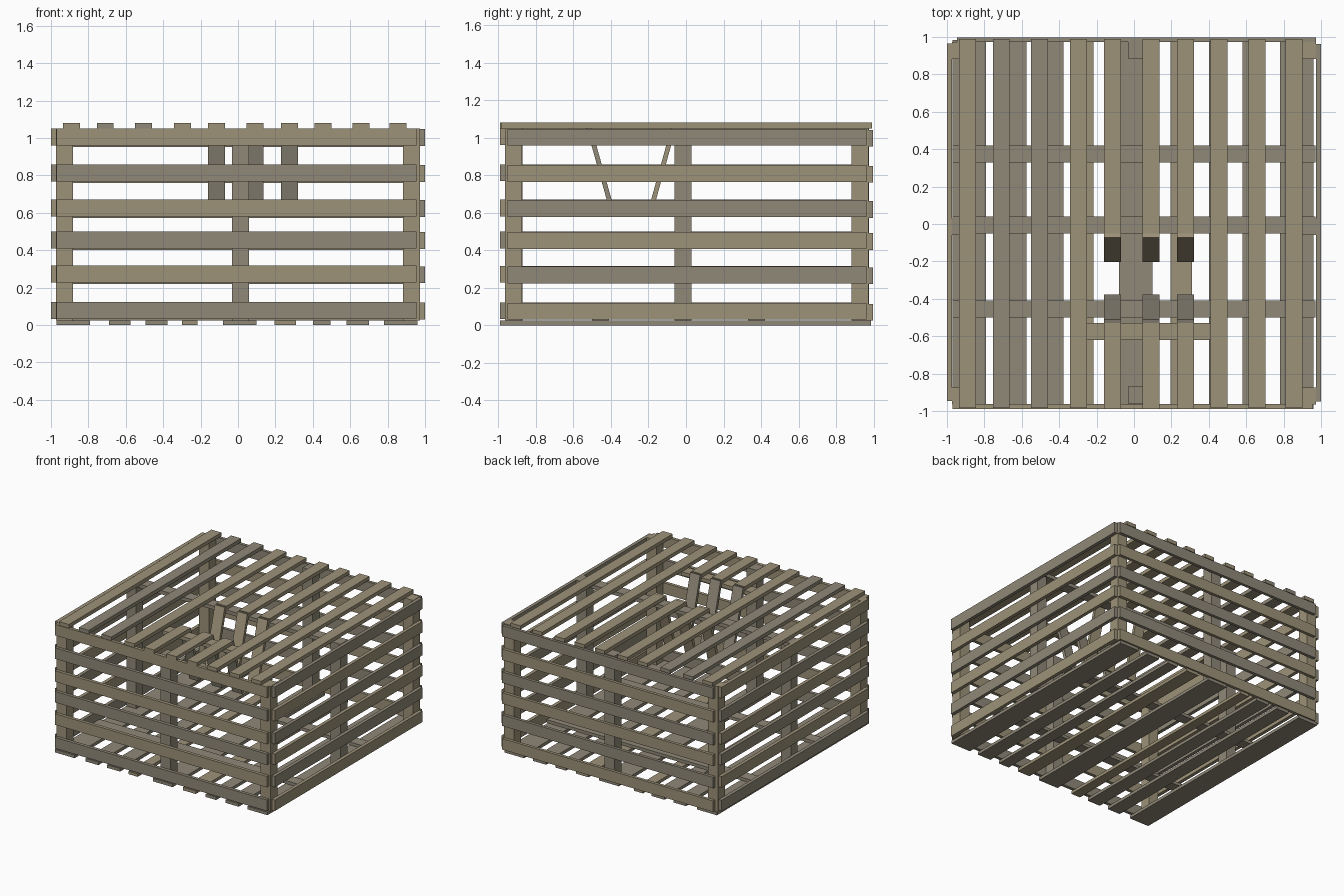
import bpy, math
from mathutils import Vector

if "Cube" in bpy.data.objects:
    bpy.data.objects.remove(bpy.data.objects["Cube"])

def material(name, rgb):
    m = bpy.data.materials.new(name)
    m.diffuse_color = (*rgb, 1)
    m.use_nodes = True
    m.node_tree.nodes["Principled BSDF"].inputs["Base Color"].default_value = m.diffuse_color
    return m

TAN = material("tan_wood", (0.34, 0.29, 0.19))
GREY = material("weathered_wood", (0.28, 0.25, 0.19))

def board(name, x, y, z, mat=TAN):
    """Box spanning the given (min, max) ranges."""
    bpy.ops.mesh.primitive_cube_add(size=1)
    ob = bpy.context.object
    ob.name = name
    c = Vector([sum(r) / 2 for r in (x, y, z)])
    s = [r[1] - r[0] for r in (x, y, z)]
    for v in ob.data.vertices:
        v.co = Vector([v.co[i] * s[i] for i in range(3)])
    ob.location = c
    ob.data.materials.append(mat)
    return ob

W = 0.09

# Floor slats
floor = [(-.97, -.79), (-.69, -.575), (-.495, -.377), (-.30, -.217), (-.08, .10),
         (.195, .31), (.40, .495), (.58, .70), (.78, .96)]
for i, x in enumerate(floor):
    board("floor_slat", x, (-.99, .985), (0, .025), TAN if i in (3, 5) else GREY)

# Floor cross battens
for y in (-.455, .375):
    board("floor_batten", (-.97, .97), (y - W / 2, y + W / 2), (.025, .05), GREY)

# Corner and middle posts
for x in (-.972, .882):
    for y in (-.965, .882):
        board("corner_post", (x, x + W), (y, y + W), (.025, 1.05))
    board("side_middle_post", (x, x + W), (-.06, .03), (.025, 1.05), GREY)
for y in (-.96, .885):
    board("end_middle_post", (-.032, .058), (y, y + W), (.025, 1.05), GREY)

# Wall slats on all four sides
levels = [.033, .227, .41, .58, .768, .96]
for i, z in enumerate(levels):
    a, b = (TAN, GREY) if i % 2 else (GREY, TAN)
    board("front_slat", (-.97, .955), (-.99, -.963), (z, z + W), a)
    board("back_slat", (-.945, .972), (.972, .997), (z - .008, z + W - .008), b)
    board("right_slat", (.972, 1.0), (-.95, .963), (z - .003, z + W - .003), b)
    board("left_slat", (-1.0, -.972), (-.945, .965), (z, z + W), a)

# Beams under the lid
board("lid_beam", (-.97, .97), (-.05, .04), (1.02, 1.05), GREY)
board("opening_header", (-.25, .41), (-.62, -.53), (1.02, 1.05))

# Lid slats; the three by the opening are cut into two pieces
lid = [-.935, -.755, -.55, -.342, -.16, .045, .23, .41, .612, .81]
for i, x in enumerate(lid):
    mat = GREY if i in (1, 2) else TAN
    spans = [(-.99, -.53), (-.05, .99)] if i in (4, 5, 6) else [(-.985, .99)]
    for y in spans:
        board("lid_slat", (x, x + W), y, (1.05, 1.08), mat)

# Sloping slats of the entrance funnel
def funnel_slat(x, top, bottom, mat):
    d = Vector((0, bottom[0] - top[0], bottom[1] - top[1]))
    L = d.length
    ob = board("funnel_slat", (x, x + W), (-.0125, .0125), (-L / 2, L / 2), mat)
    ob.location = (x + W / 2, (top[0] + bottom[0]) / 2, (top[1] + bottom[1]) / 2)
    ob.rotation_euler.x = math.atan2(d.y, -d.z)

for x in lid[4:7]:
    funnel_slat(x, (-.523, 1.075), (-.39, .60), GREY)
    funnel_slat(x, (-.06, 1.075), (-.192, .60), TAN)
